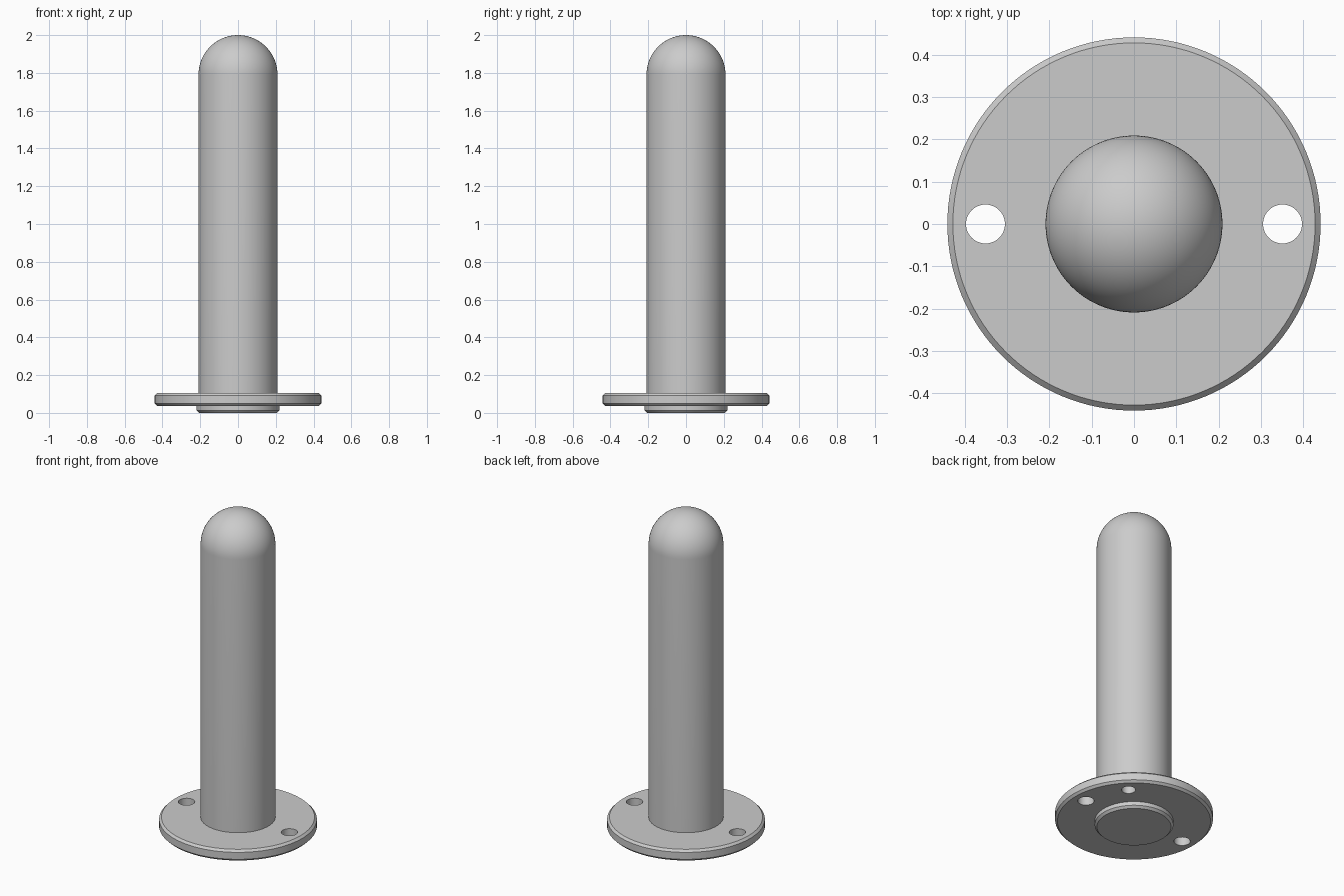
import bpy
import bmesh
from math import cos, sin, pi, tau, radians

SEGMENTS = 128
POST_R, FLANGE_R, BOSS_R = 0.209, 0.441, 0.22
FLANGE_LOW, FLANGE_TOP, HEIGHT = 0.037, 0.106, 2.0
CHAMFER = 0.013
HOLE_RING = 0.351

if "Cube" in bpy.data.objects:
    bpy.data.objects.remove(bpy.data.objects["Cube"], do_unlink=True)

steel = bpy.data.materials.new("plain grey steel")
steel.use_nodes = True
GREY = (0.6, 0.6, 0.6, 1)
steel.diffuse_color = GREY
steel.node_tree.nodes["Principled BSDF"].inputs["Base Color"].default_value = GREY


def lathe(name, profile):
    """Spin a list of (radius, height) points around z."""
    bm = bmesh.new()
    verts = [bm.verts.new((r, 0, z)) for r, z in profile]
    edges = [bm.edges.new(pair) for pair in zip(verts, verts[1:])]
    bmesh.ops.spin(bm, geom=verts + edges, cent=(0, 0, 0), axis=(0, 0, 1),
                   angle=tau, steps=SEGMENTS, use_duplicate=False)
    bmesh.ops.remove_doubles(bm, verts=bm.verts, dist=1e-5)
    bmesh.ops.recalc_face_normals(bm, faces=bm.faces)
    mesh = bpy.data.meshes.new(name)
    bm.to_mesh(mesh)
    bm.free()
    obj = bpy.data.objects.new(name, mesh)
    bpy.context.collection.objects.link(obj)
    mesh.materials.append(steel)
    return obj


def drill(target, angle, radius, low, high):
    """Cut a round vertical hole on the hole circle."""
    bpy.ops.mesh.primitive_cylinder_add(
        vertices=48, radius=radius, depth=high - low,
        location=(HOLE_RING * cos(angle), HOLE_RING * sin(angle), (low + high) / 2))
    cutter = bpy.context.object
    cutter.name = "hole_cutter"
    cutter.hide_render = True
    cutter.data.materials.append(steel)
    cut = target.modifiers.new("hole", 'BOOLEAN')
    cut.operation = 'DIFFERENCE'
    cut.solver = 'EXACT'
    cut.object = cutter
    bpy.context.view_layer.objects.active = target
    bpy.ops.object.modifier_apply(modifier=cut.name)
    bpy.data.objects.remove(cutter, do_unlink=True)


# Boss, chamfered flange and round-ended post, turned as one solid
boss = [(0, 0), (BOSS_R - CHAMFER, 0), (BOSS_R, CHAMFER), (BOSS_R, FLANGE_LOW)]
flange = [(FLANGE_R - CHAMFER, FLANGE_LOW), (FLANGE_R, FLANGE_LOW + CHAMFER),
          (FLANGE_R, FLANGE_TOP - CHAMFER), (FLANGE_R - CHAMFER, FLANGE_TOP)]
dome_z = HEIGHT - POST_R
dome = [(POST_R * cos(a), dome_z + POST_R * sin(a))
        for a in (i * pi / 48 for i in range(24))]
post = lathe("flanged_post", boss + flange + [(POST_R, FLANGE_TOP)] + dome + [(0, HEIGHT)])

# Two through holes and one blind hole from below
for angle in (0, pi):
    drill(post, angle, 0.046, -0.1, 0.2)
drill(post, radians(45), 0.039, -0.1, 0.08)

# Smooth round surfaces, crisp machined edges
bpy.ops.object.select_all(action='DESELECT')
post.select_set(True)
bpy.context.view_layer.objects.active = post
bpy.ops.object.shade_smooth_by_angle(angle=radians(30))
